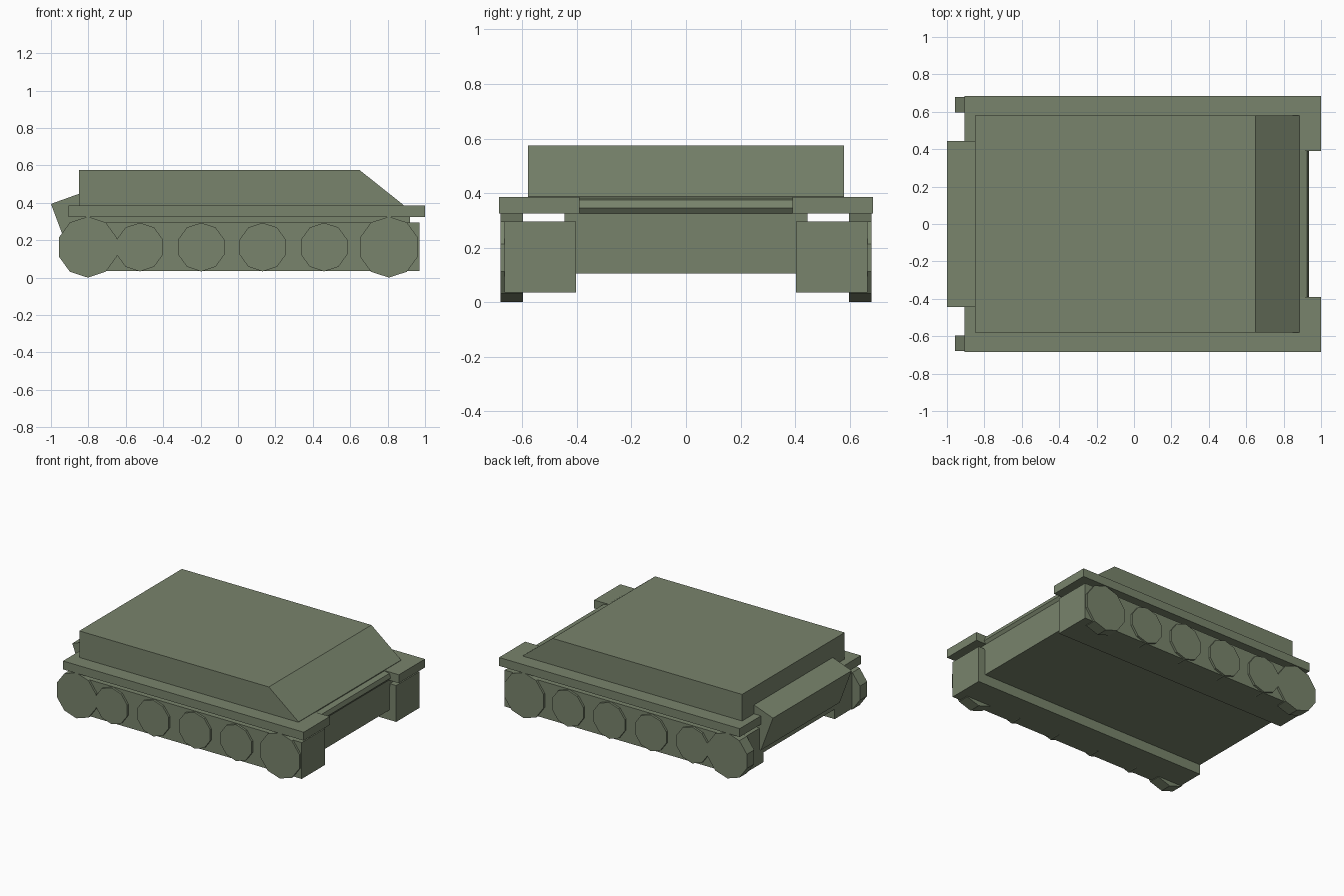
import bpy, bmesh
from math import pi
from mathutils import Matrix

if "Cube" in bpy.data.objects:
    bpy.data.objects.remove(bpy.data.objects["Cube"])


def extrude_profile(name, profile, y0, y1):
    """Solid made from an x/z side profile, spanning y0 to y1."""
    bm = bmesh.new()
    face = bm.faces.new([bm.verts.new((x, y0, z)) for x, z in profile])
    side = bmesh.ops.extrude_face_region(bm, geom=[face])
    verts = [g for g in side["geom"] if isinstance(g, bmesh.types.BMVert)]
    bmesh.ops.translate(bm, verts=verts, vec=(0, y1 - y0, 0))
    bmesh.ops.recalc_face_normals(bm, faces=bm.faces)
    return add_object(name, bm)


def add_object(name, bm):
    mesh = bpy.data.meshes.new(name)
    bm.to_mesh(mesh)
    bm.free()
    obj = bpy.data.objects.new(name, mesh)
    bpy.context.collection.objects.link(obj)
    mat = bpy.data.materials.get("olive") or bpy.data.materials.new("olive")
    mat.diffuse_color = (0.19, 0.23, 0.15, 1)
    mat.use_nodes = True
    mat.node_tree.nodes["Principled BSDF"].inputs["Base Color"].default_value = mat.diffuse_color
    mesh.materials.append(mat)
    return obj


def box_profile(x0, x1, z0, z1):
    return [(x0, z0), (x1, z0), (x1, z1), (x0, z1)]


def wheel(name, x, radius, y0, y1):
    """Ten-sided disc with a corner at the top."""
    bm = bmesh.new()
    place = (Matrix.Translation((x, (y0 + y1) / 2, 0.163))
             @ Matrix.Rotation(pi / 2, 4, 'X') @ Matrix.Rotation(pi / 2, 4, 'Z'))
    bmesh.ops.create_cone(bm, cap_ends=True, segments=10, radius1=radius,
                          radius2=radius, depth=y1 - y0, matrix=place)
    # put a vertex exactly at the top whatever the primitive's start angle
    if max(v.co.z for v in bm.verts) < 0.163 + radius * 0.99:
        bmesh.ops.rotate(bm, verts=bm.verts, cent=(x, 0, 0.163),
                         matrix=Matrix.Rotation(pi / 10, 3, 'Y'))
    return add_object(name, bm)


# Lower hull with a slightly chamfered nose
extrude_profile("lower_hull", [(-0.895, 0.105), (0.915, 0.105), (0.92, 0.325),
                               (0.935, 0.345), (0.925, 0.375), (0.89, 0.382),
                               (-0.895, 0.382)], -0.445, 0.445)

# Upper body with sloped front plate
extrude_profile("upper_body", [(-0.85, 0.38), (0.885, 0.38), (0.885, 0.388),
                               (0.65, 0.575), (-0.85, 0.575)], -0.58, 0.58)

# Wedge-shaped stowage box on the rear
extrude_profile("rear_box", [(-0.85, 0.448), (-1.0, 0.394), (-0.905, 0.14),
                             (-0.85, 0.14)], -0.445, 0.445)

# Running gear on both sides
for side, s in (("right", -1), ("left", 1)):
    def span(a, b):
        return sorted((s * a, s * b))

    extrude_profile(f"{side}_fender", box_profile(-0.905, 1.0, 0.325, 0.385),
                    *span(0.39, 0.685))
    extrude_profile(f"{side}_track", box_profile(-0.895, 0.97, 0.035, 0.295),
                    *span(0.403, 0.665))
    for i, x in enumerate((-0.803, 0.807)):
        wheel(f"{side}_end_wheel_{i + 1}", x, 0.163, *span(0.597, 0.68))
    for i in range(4):
        wheel(f"{side}_road_wheel_{i + 1}", -0.525 + i * 0.3285, 0.13,
              *span(0.597, 0.68))
